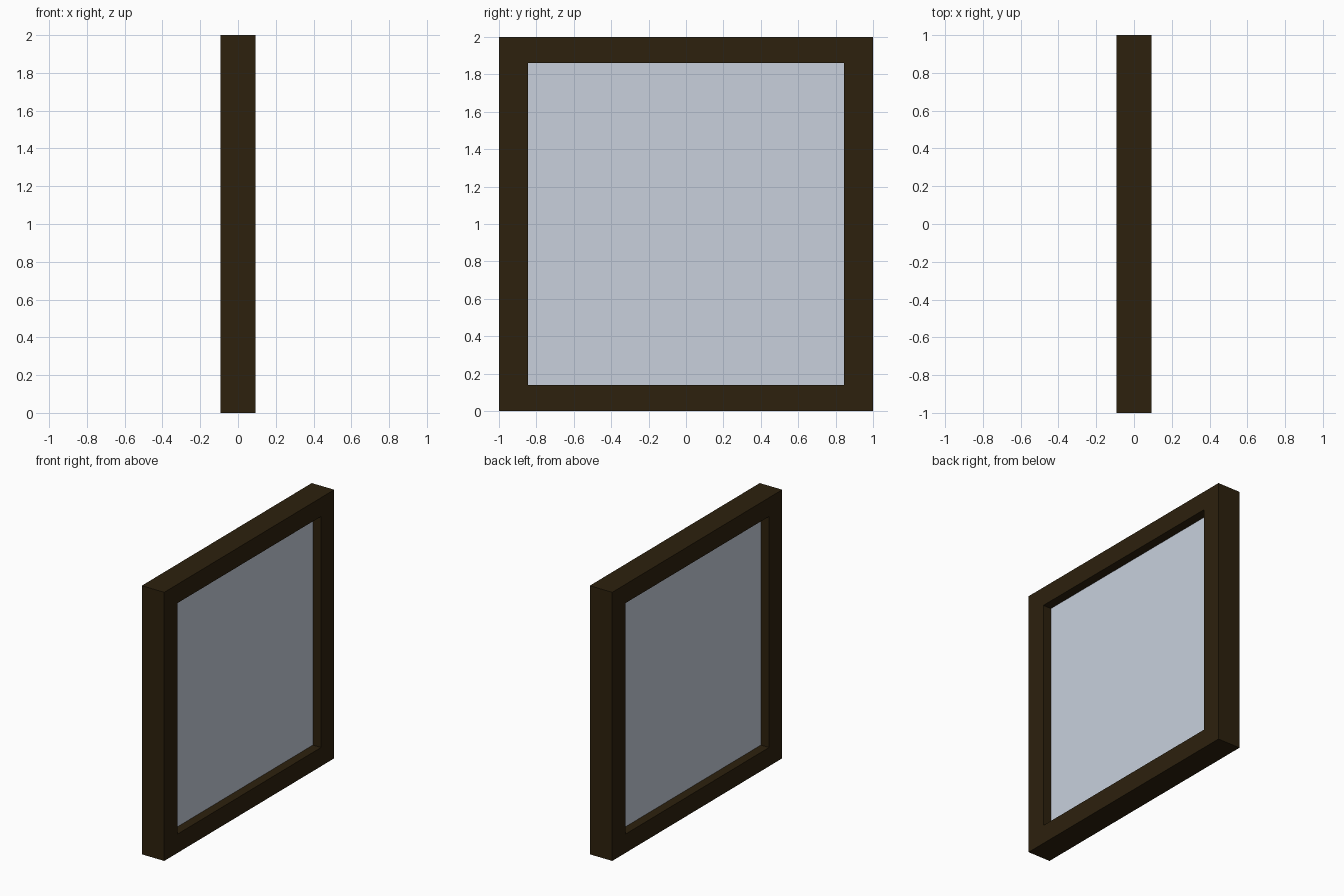
import bpy, bmesh

if "Cube" in bpy.data.objects:
    bpy.data.objects.remove(bpy.data.objects["Cube"])

HALF_DEPTH = 0.0925
OPEN_Y, OPEN_Z = 0.845, 0.86   # half sizes of the opening
GLASS_DEPTH = 0.05


def material(name, color):
    mat = bpy.data.materials.new(name)
    mat.diffuse_color = (*color, 1)
    mat.use_nodes = True
    mat.node_tree.nodes["Principled BSDF"].inputs["Base Color"].default_value = mat.diffuse_color
    return mat


def finish(bm, name, mat):
    bmesh.ops.recalc_face_normals(bm, faces=bm.faces[:])
    mesh = bpy.data.meshes.new(name)
    bm.to_mesh(mesh)
    bm.free()
    mesh.materials.append(mat)
    obj = bpy.data.objects.new(name, mesh)
    obj.location.z = 1
    bpy.context.collection.objects.link(obj)


wood = material("dark_wood", (0.026, 0.015, 0.004))
glass = material("pale_glass", (0.58, 0.63, 0.72))

# Frame: a rectangular section swept round four mitred corners
bm = bmesh.new()
section = [(HALF_DEPTH, 1, 1), (HALF_DEPTH, OPEN_Y, OPEN_Z),
           (-HALF_DEPTH, OPEN_Y, OPEN_Z), (-HALF_DEPTH, 1, 1)]
corners = [(-1, -1), (1, -1), (1, 1), (-1, 1)]
rings = [[bm.verts.new((x, sy * y, sz * z)) for x, y, z in section]
         for sy, sz in corners]
for i in range(4):
    a, b = rings[i], rings[(i + 1) % 4]
    for j in range(4):
        k = (j + 1) % 4
        bm.faces.new((a[j], b[j], b[k], a[k]))
finish(bm, "window_frame", wood)

# Glass pane filling the opening, recessed on both sides
bm = bmesh.new()
bmesh.ops.create_cube(bm, size=1)
bmesh.ops.scale(bm, vec=(GLASS_DEPTH, 2 * OPEN_Y, 2 * OPEN_Z), verts=bm.verts)
finish(bm, "glass_pane", glass)
